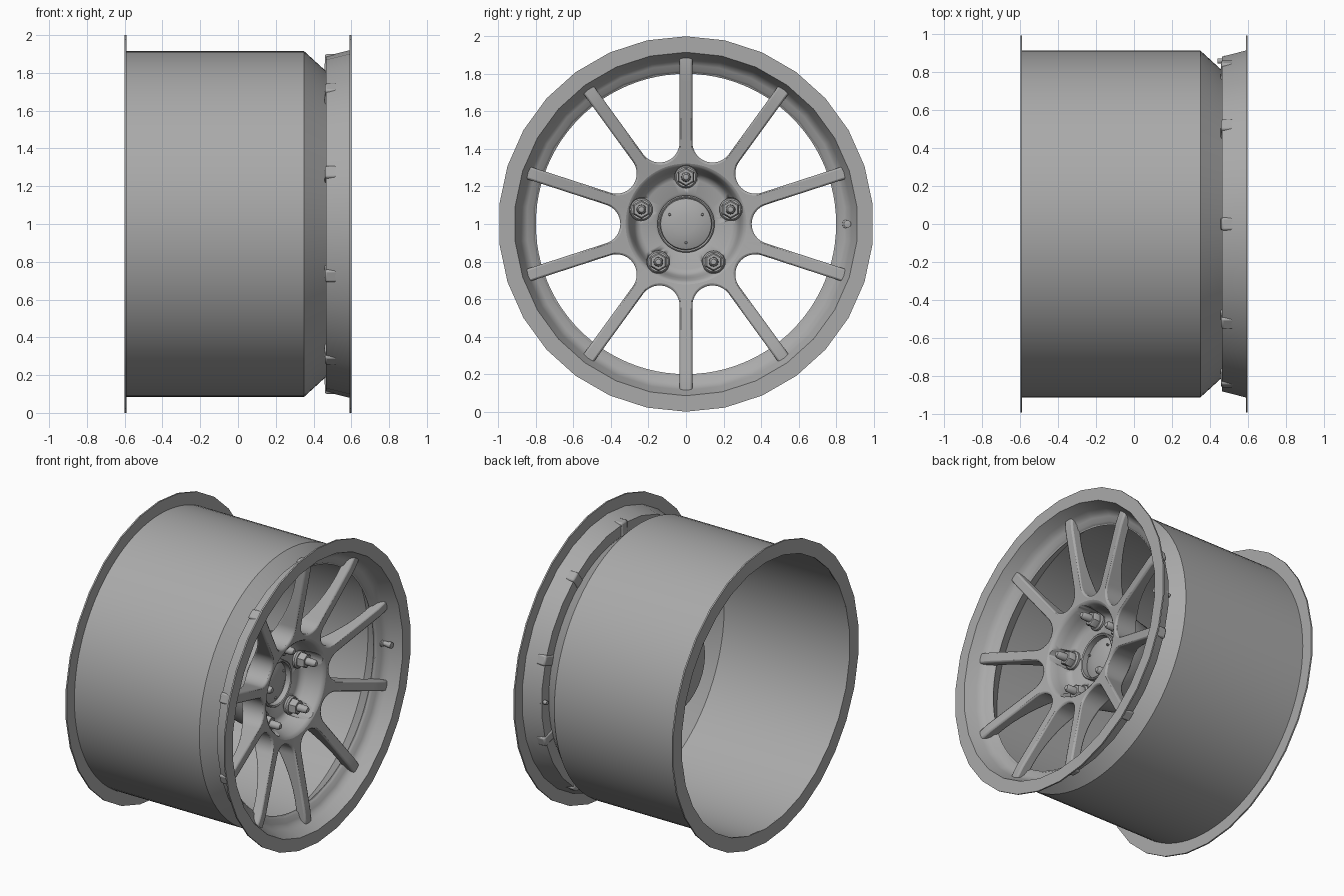
import bpy, bmesh, math
from math import sin, cos, pi, radians

if "Cube" in bpy.data.objects:
    bpy.data.objects.remove(bpy.data.objects["Cube"])

AXLE_Z = 1.0
grey = bpy.data.materials.new("dark_grey_metal")
grey.diffuse_color = (.4, .4, .4, 1)
grey.use_nodes = True
grey.node_tree.nodes["Principled BSDF"].inputs["Base Color"].default_value = grey.diffuse_color


def finish(name, bm, angle=35):
    bmesh.ops.remove_doubles(bm, verts=bm.verts, dist=1e-5)
    bmesh.ops.recalc_face_normals(bm, faces=bm.faces)
    me = bpy.data.meshes.new(name)
    bm.to_mesh(me)
    bm.free()
    me.materials.append(grey)
    ob = bpy.data.objects.new(name, me)
    bpy.context.collection.objects.link(ob)
    bpy.ops.object.select_all(action='DESELECT')
    ob.select_set(True)
    bpy.context.view_layer.objects.active = ob
    bpy.ops.object.shade_smooth_by_angle(angle=radians(angle))
    return ob


def spin(bm, profile, sides, y=0.0, z=0.0, closed=True, phase=pi / 2):
    """Revolve (x, radius) points about an axis parallel to x."""
    rings = []
    for k in range(sides):
        a = phase + 2 * pi * k / sides
        rings.append([bm.verts.new((x, y + r * cos(a), AXLE_Z + z + r * sin(a))) for x, r in profile])
    n = len(profile)
    for k in range(sides):
        p, q = rings[k], rings[(k + 1) % sides]
        for i in range(n if closed else n - 1):
            j = (i + 1) % n
            bm.faces.new((p[i], p[j], q[j], q[i]))


def lathe(name, profile, sides, angle=35, **kw):
    bm = bmesh.new()
    spin(bm, profile, sides, **kw)
    return finish(name, bm, angle)


# Barrel and its thin, faceted rear flange
lathe("barrel", [(-.595, .915), (.35, .915), (.465, .81), (.46, .80), (.345, .903), (-.595, .905)], 96, 30)
lathe("rear_flange", [(-.6, 1), (-.6, .905), (-.59, .905), (-.59, 1)], 30, 20)

# Front lip: flange, cone and inner seat ring
lathe("front_lip", [(.59, 1), (.59, .92), (.465, .888), (.465, .81), (.478, .82),
                    (.488, .85), (.505, .872), (.53, .885), (.6, .915), (.6, 1)], 30, 40)

# Bowl-shaped hub with five lug pockets
hub = lathe("hub", [(.436, .325), (.43, .312), (.415, .302), (.37, .288), (.32, .277), (.295, .262), (.285, .24),
                    (.285, .165), (.275, .15), (.05, .15), (.05, .275), (.06, .285), (.27, .325)], 80, 45)
lugs = [(.25 * cos(a), .25 * sin(a)) for a in (pi / 2 + 2 * pi * k / 5 for k in range(5))]
bm = bmesh.new()
for y, z in lugs:
    spin(bm, [(.284, 0), (.284, .062), (.6, .062), (.6, 0)], 24, y, z, closed=False)
cutter = finish("lug_pocket_cutter", bm)
cutter.hide_render = True
mod = hub.modifiers.new("pockets", 'BOOLEAN')
mod.operation, mod.object, mod.solver = 'DIFFERENCE', cutter, 'EXACT'
bpy.context.view_layer.objects.active = hub
bpy.ops.object.modifier_apply(modifier=mod.name)
bpy.data.objects.remove(cutter)


# Spokes: one half spoke with its rounded window corner, mirrored and repeated
def front_x(r):
    t = min(max((r - .33) / .5, 0), 1)
    return .437 + .093 * t


def back_x(r):
    t = min(max((.88 - r) / .53, 0), 1)
    return .46 - .19 * t ** 2


HALF_W, WINDOW = .034, .35
d = (WINDOW - HALF_W) / (1 - sin(pi / 10))
fillet = d - WINDOW
cu, cv = d * cos(pi / 10), d * sin(pi / 10)
strip = []                                   # pairs of (inner point, window-edge point)
N = 10
for i in range(N + 1):
    t = i / N
    a, b = pi / 10 * (1 - t), radians(198 + 72 * t)
    strip.append(((.322 * cos(a), .322 * sin(a)), (cu + fillet * cos(b), cv + fillet * sin(b))))
for i in range(0, 11):
    u = cu + (.9 - cu) * i / 10
    strip.append(((u, 0), (u, HALF_W)))

bm = bmesh.new()
for k in range(10):
    a = pi / 2 + k * pi / 5
    for m in (1, -1):
        def vert(p, depth):
            u, v = p[0], p[1] * m
            return bm.verts.new((depth(math.hypot(u, v)), u * cos(a) - v * sin(a),
                                 AXLE_Z + u * sin(a) + v * cos(a)))
        rows = [(vert(p, front_x), vert(q, front_x), vert(q, back_x), vert(p, back_x)) for p, q in strip]
        for s, e in zip(rows, rows[1:]):
            for i in range(3):
                if strip[rows.index(s)][1] == strip[rows.index(e)][1] and i == 1:
                    continue
                bm.faces.new((s[i], s[i + 1], e[i + 1], e[i]))
        bm.faces.new(rows[-1])
bmesh.ops.remove_doubles(bm, verts=bm.verts, dist=1e-5)
bmesh.ops.dissolve_degenerate(bm, edges=bm.edges, dist=1e-5)
spokes = finish("spokes", bm, 40)
bev = spokes.modifiers.new("soft_edges", 'BEVEL')
bev.width, bev.segments, bev.limit_method, bev.angle_limit = .011, 2, 'ANGLE', radians(50)

# Centre cap: raised ring and shallow dome
lathe("cap_ring", [(.2, .152), (.30, .152), (.305, .146), (.30, .138), (.2, .138)], 48)
lathe("centre_cap", [(.24, .14), (.265, .135), (.28, .10), (.288, .05), (.29, 0)], 48, closed=False)
for k in range(3):
    a = pi / 6 + k * 2 * pi / 3
    bm = bmesh.new()
    spin(bm, [(.27, .008), (.295, .006), (.297, 0)], 8, .1 * cos(a), .1 * sin(a), closed=False)
    finish("cap_clip", bm)

# Lug nuts: washer, hex and rounded stud
for y, z in lugs:
    lathe("lug_washer", [(.28, .06), (.298, .06), (.308, .052), (.308, 0)], 24, y=y, z=z, closed=False)
    lathe("lug_nut", [(.30, .05), (.345, .05), (.355, .042), (.355, 0)], 6, y=y, z=z, closed=False)
    lathe("lug_stud", [(.35, .026), (.41, .024), (.424, .015), (.428, 0)], 16, y=y, z=z, closed=False)

# Tyre valve through the lip
lathe("valve", [(.44, 0), (.44, .014), (.475, .014), (.475, .028), (.492, .026), (.498, .016),
                (.53, .016), (.53, .02), (.555, .02), (.56, 0)], 16, y=.86, closed=False)
